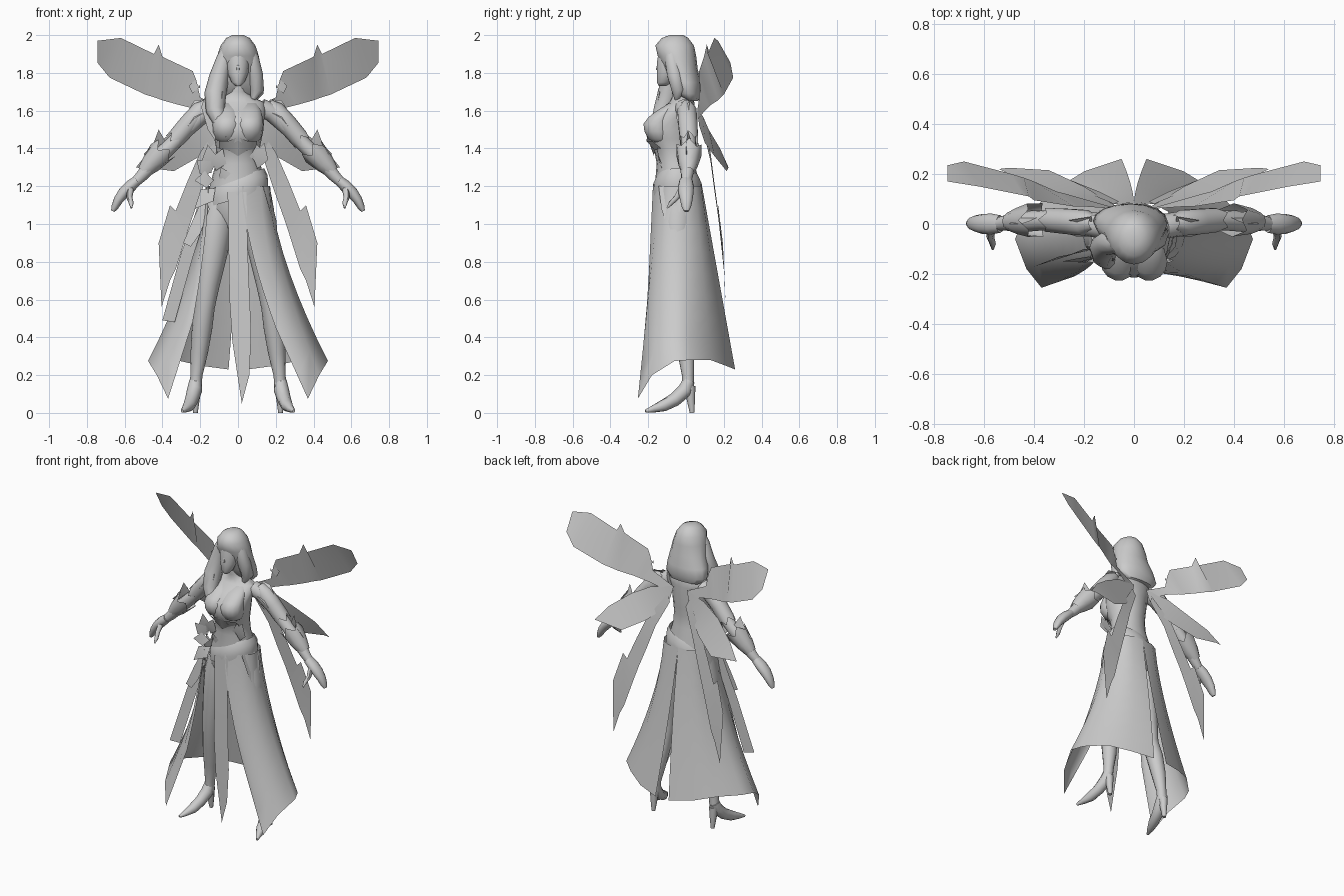
import bpy, bmesh, math
from mathutils import Vector

grey = bpy.data.materials.new("plain_grey")
grey.diffuse_color = (0.6, 0.6, 0.6, 1)


def make(name, verts, faces, angle=60):
    me = bpy.data.meshes.new(name)
    me.from_pydata([tuple(v) for v in verts], [], faces)
    bm = bmesh.new()
    bm.from_mesh(me)
    bmesh.ops.remove_doubles(bm, verts=bm.verts, dist=0.0005)
    bmesh.ops.recalc_face_normals(bm, faces=bm.faces)
    bm.to_mesh(me)
    bm.free()
    me.materials.append(grey)
    ob = bpy.data.objects.new(name, me)
    bpy.context.collection.objects.link(ob)
    bpy.ops.object.select_all(action='DESELECT')
    ob.select_set(True)
    bpy.context.view_layer.objects.active = ob
    bpy.ops.object.shade_smooth_by_angle(angle=math.radians(angle))
    return ob


def surface(name, rows, closed=False, caps=False):
    """Quad grid through rows of points of equal length."""
    n = len(rows[0])
    verts = [p for r in rows for p in r]
    faces = []
    for i in range(len(rows) - 1):
        for j in range(n if closed else n - 1):
            k = (j + 1) % n
            faces.append((i*n + j, i*n + k, (i+1)*n + k, (i+1)*n + j))
    if caps:
        faces += [tuple(range(n)), tuple(range((len(rows)-1)*n, len(rows)*n))]
    return make(name, verts, faces)


def loft(name, rings, n=16, caps=True):
    """Horizontal ellipses: x, y, z, x radius, y radius."""
    rows = [[(x + a*math.cos(t), y + b*math.sin(t), z)
             for t in (2*math.pi*j/n for j in range(n))] for x, y, z, a, b in rings]
    return surface(name, rows, True, caps)


def tube(name, pts, s=1, n=10, caps=True, jag=0.0, wide=1.0):
    """Round limb through x, y, z, radius; jag stretches every other end point."""
    P = [Vector((s*p[0], p[1], p[2])) for p in pts]
    rows = []
    for i, p in enumerate(P):
        d = (P[min(i+1, len(P)-1)] - P[max(i-1, 0)]).normalized()
        u = d.cross(Vector((0, 1, 0))).normalized()
        v = d.cross(u)
        r = pts[i][3]
        rows.append([p + (u*math.cos(t) + v*math.sin(t)*wide)*r
                     + d*(jag*(j % 2) if i == len(P)-1 else 0)
                     for j, t in ((j, 2*math.pi*j/n) for j in range(n))])
    return surface(name, rows, True, caps)


def blade(name, a, b, s=1):
    """Thin sheet between two edges."""
    return surface(name, [[(s*x, y, z) for x, y, z in e] for e in (a, b)])


# torso, bust and neck
loft("torso", [(0, -.04, .98, .10, .08), (0, -.04, 1.08, .16, .125), (0, -.045, 1.2, .15, .12),
               (0, -.055, 1.32, .118, .1), (0, -.065, 1.4, .115, .105), (0, -.08, 1.45, .125, .125),
               (0, -.085, 1.5, .135, .13), (0, -.078, 1.55, .138, .125), (0, -.05, 1.6, .145, .095),
               (0, -.022, 1.645, .14, .066), (0, -.02, 1.67, .08, .055), (0, -.03, 1.7, .045, .045),
               (0, -.04, 1.78, .04, .042)], 20)
for s in (1, -1):
    loft("bust", [(s*.05, -.12, 1.42, .03, .03), (s*.058, -.14, 1.45, .062, .06),
                  (s*.06, -.148, 1.49, .073, .074), (s*.06, -.15, 1.53, .074, .077),
                  (s*.06, -.135, 1.565, .07, .066), (s*.06, -.105, 1.6, .062, .05),
                  (s*.06, -.06, 1.64, .04, .03)], 14)

# face and hair
loft("face", [(0, -.125, 1.73, .015, .02), (0, -.115, 1.75, .035, .04), (0, -.1, 1.8, .055, .055),
              (0, -.09, 1.86, .062, .065), (0, -.08, 1.93, .055, .062)], 14)
loft("nose", [(0, -.15, 1.815, .011, .012), (0, -.14, 1.87, .004, .008)], 6)
loft("hair", [(0, -.05, 2.0, .03, .035), (0, -.058, 1.985, .062, .07), (0, -.06, 1.945, .092, .102),
              (0, -.048, 1.89, .11, .102), (0, -.028, 1.82, .122, .09), (-.01, -.005, 1.75, .142, .085),
              (-.015, .012, 1.69, .15, .07), (-.015, .03, 1.65, .11, .035)], 16)
tube("hair_lock", [(-.035, -.08, 1.96, .03), (-.07, -.08, 1.88, .042), (-.1, -.075, 1.78, .052),
                   (-.12, -.095, 1.69, .058), (-.12, -.125, 1.6, .05), (-.09, -.16, 1.52, .03),
                   (-.06, -.2, 1.46, .008)], n=10)
tube("hair_lock", [(.035, -.08, 1.96, .03), (.07, -.075, 1.88, .04), (.09, -.06, 1.79, .042),
                   (.1, -.04, 1.71, .038), (.08, -.05, 1.66, .012)], n=10)
blade("hair_end", [(-.15, -.09, 1.74), (-.195, -.09, 1.62), (-.16, -.12, 1.5)],
      [(-.08, -.14, 1.7), (-.1, -.16, 1.58), (-.12, -.16, 1.44)])

for s in (1, -1):
    # arms, hands and fingers
    tube("arm", [(.12, -.01, 1.615, .05), (.18, 0, 1.59, .05), (.27, .01, 1.5, .04),
                 (.36, .015, 1.41, .04), (.44, .01, 1.335, .042), (.51, .005, 1.255, .032),
                 (.545, 0, 1.22, .026)], s, 12)
    tube("hand", [(.535, 0, 1.23, .027), (.57, 0, 1.2, .032), (.605, 0, 1.165, .031),
                  (.635, .002, 1.125, .025), (.652, .002, 1.09, .019), (.663, .002, 1.068, .01)],
         s, 12, wide=1.3)
    tube("thumb", [(.57, -.02, 1.19, .02), (.575, -.05, 1.14, .016), (.565, -.08, 1.11, .013),
                   (.565, -.1, 1.085, .005)], s, 6)
    # shoulder guard and flared elbow cuff
    tube("sleeve", [(.16, .005, 1.635, .03), (.195, .005, 1.6, .053), (.26, .01, 1.53, .053),
                    (.32, .015, 1.46, .05)], s, 10, False, .04)
    tube("cuff", [(.5, .01, 1.275, .036), (.46, .012, 1.32, .054), (.41, .015, 1.375, .07)],
         s, 10, False, .045)
    blade("cuff_spike", [(.5, .0, 1.37), (.45, .0, 1.42), (.42, .01, 1.5)],
          [(.44, .045, 1.34), (.4, .05, 1.38), (.38, .03, 1.43)], s)
    blade("shoulder_spike", [(.17, .03, 1.66), (.23, .02, 1.655), (.29, .01, 1.56)],
          [(.16, -.05, 1.6), (.23, -.05, 1.56), (.28, -.035, 1.5)], s)
    # legs and heeled feet
    tube("leg", [(.09, -.04, 1.12, .085), (.115, -.045, 1.0, .09), (.135, -.05, .85, .08),
                 (.16, -.05, .68, .063), (.175, -.045, .56, .052), (.19, -.02, .45, .054),
                 (.205, 0, .32, .046), (.22, .01, .2, .032), (.225, .01, .13, .032)], s, 14)
    tube("foot", [(.225, .015, .17, .033), (.23, -.005, .12, .04), (.245, -.06, .07, .036),
                  (.26, -.12, .038, .032), (.28, -.175, .02, .019), (.295, -.215, .009, .008)], s, 10)
    tube("heel", [(.225, .02, .14, .03), (.225, .026, .07, .022), (.225, .032, 0, .012)], s, 8)
    # large upper wing with a notched upper edge
    blade("upper_wing",
          [(.06, .06, 1.6), (.2, .07, 1.67), (.22, .07, 1.76), (.24, .07, 1.81), (.4, .095, 1.885),
           (.42, .11, 1.95), (.445, .115, 1.9), (.62, .15, 1.985), (.745, .17, 1.97)],
          [(.08, .06, 1.55), (.2, .1, 1.6), (.27, .12, 1.62), (.31, .13, 1.63), (.4, .17, 1.655),
           (.44, .185, 1.67), (.49, .2, 1.685), (.68, .25, 1.775), (.745, .235, 1.855)], s)
    blade("wing_hook", [(.26, .08, 1.73), (.23, .07, 1.76), (.2, .07, 1.72)],
          [(.24, .08, 1.69), (.21, .07, 1.72), (.2, .07, 1.74)], s)
    # lower wing
    blade("lower_wing", [(.05, .06, 1.6), (.2, .09, 1.57), (.33, .12, 1.5), (.46, .18, 1.4), (.54, .22, 1.3)],
          [(.07, .07, 1.52), (.12, .1, 1.43), (.2, .15, 1.36), (.34, .215, 1.28), (.5, .225, 1.3)], s)
    # long trailing ribbon behind the hip
    blade("back_ribbon",
          [(.08, .08, 1.55), (.2, .13, 1.38), (.27, .15, 1.22), (.33, .17, 1.07), (.36, .17, 1.1),
           (.42, .195, .9), (.405, .21, .56)],
          [(.06, .09, 1.5), (.14, .13, 1.33), (.19, .15, 1.18), (.24, .17, 1.04), (.27, .18, .95),
           (.33, .2, .76), (.36, .205, .7)], s)
    # flared skirt panel, split at the back and open at the front
    cols = [((0, .085), (.05, .26, .23)), ((.08, .08), (.2, .21, .25)), ((.135, .05), (.33, .13, .28)),
            ((.165, 0), (.44, .02, .28)), ((.17, -.05), (.476, -.06, .275)),
            ((.165, -.09), (.43, -.18, .2))]
    cols += ([((.12, -.14), (.37, -.255, .075)), ((.02, -.175), (.2, -.21, .45))] if s > 0 else
             [((.17, -.12), (.37, -.255, .075)), ((.155, -.14), (.24, -.21, .48))])
    rows = []
    for i in range(9):
        t = i/8
        rows.append([(s*(a[0] + (h[0]-a[0])*t**1.55), a[1] + (h[1]-a[1])*t, 1.2 + (h[2]-1.2)*t)
                     for a, h in cols])
    surface("skirt_panel", rows)
    # chest trim
    blade("chest_trim", [(0, -.205, 1.46), (.05, -.21, 1.44), (.1, -.18, 1.44)],
          [(0, -.17, 1.36), (.05, -.165, 1.39), (.1, -.13, 1.4)], s)

# front cloth strip hanging between the legs
blade("front_strip", [(-.055, -.175, 1.17), (-.05, -.185, .9), (-.045, -.195, .6), (-.03, -.2, .38), (.02, -.205, .05)],
      [(.045, -.175, 1.17), (.05, -.185, .9), (.06, -.195, .65), (.07, -.2, .42), (.06, -.205, .2)])

# draped hip sash, lower on one side
n = 20
rows = []
for dz, g in [(.05, -.012), (.015, .006), (-.03, .01), (-.065, .008)]:
    rows.append([((.15 + g)*math.cos(t), -.045 + (.122 + g)*math.sin(t),
                  1.2 + .045*math.cos(t) + dz) for t in (2*math.pi*j/n for j in range(n))])
surface("hip_sash", rows, True)
blade("sash_point", [(.13, -.145, 1.2), (.165, -.13, 1.08), (.2, -.085, .94)],
      [(.168, -.02, 1.2), (.19, -.03, 1.08), (.2, -.07, .95)])

# leaf ornaments on the hips
for x, z, dx, dz in [(-.14, 1.29, -.02, .13), (-.14, 1.27, -.08, .07), (-.13, 1.24, -.1, -.01),
                     (-.12, 1.2, -.11, -.12), (-.12, 1.29, .04, .11), (-.1, 1.25, .06, .02),
                     (.1, 1.3, .04, .13), (.11, 1.32, -.01, .1)]:
    w = Vector((-dz, dx)).normalized()*.045
    blade("hip_leaf", [(x, -.13, z), (x + dx*.4 + w.x, -.15, z + dz*.4 + w.y), (x + dx, -.155, z + dz)],
          [(x, -.125, z - .01), (x + dx*.4 - w.x, -.145, z + dz*.4 - w.y), (x + dx, -.155, z + dz)])

# loose side ribbons on one hip
blade("side_ribbon", [(-.2, -.1, 1.14), (-.25, -.12, .98), (-.3, -.13, .85), (-.4, -.17, .49)],
      [(-.16, -.1, 1.1), (-.2, -.11, .95), (-.24, -.12, .82), (-.335, -.15, .48)])
blade("side_ribbon", [(-.18, -.13, 1.15), (-.24, -.14, 1.02), (-.29, -.15, .9)],
      [(-.15, -.14, 1.08), (-.2, -.15, .95), (-.25, -.15, .88)])
